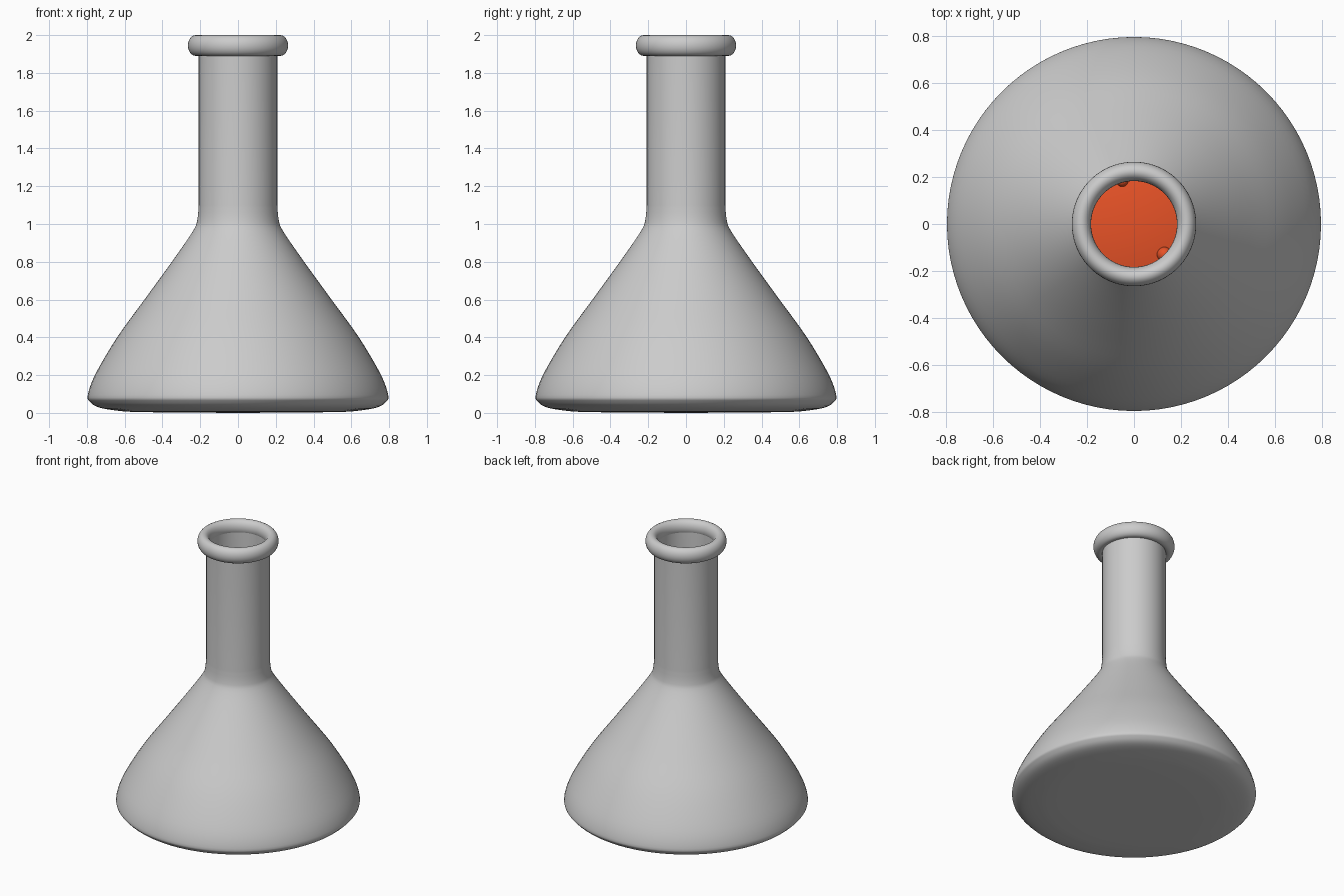
import bpy, bmesh, math
from mathutils import Vector

cube = bpy.data.objects.get("Cube")
if cube:
    bpy.data.objects.remove(cube, do_unlink=True)


def material(name, rgb):
    mat = bpy.data.materials.new(name)
    mat.use_nodes = True
    mat.diffuse_color = (*rgb, 1)
    bsdf = mat.node_tree.nodes["Principled BSDF"]
    bsdf.inputs["Base Color"].default_value = (*rgb, 1)
    return mat


def smooth_path(points, steps=4):
    """Catmull-Rom curve through (radius, height) points."""
    p = [Vector(q) for q in points]
    p = [p[0]] + p + [p[-1]]
    out = []
    for a, b, c, d in zip(p, p[1:], p[2:], p[3:]):
        for i in range(steps):
            t = i / steps
            out.append(0.5 * (2 * b + (c - a) * t + (2 * a - 5 * b + 4 * c - d) * t ** 2
                              + (3 * b - a - 3 * c + d) * t ** 3))
    return out + [p[-1]]


def finish(bm, name, mat, angle=60):
    bmesh.ops.recalc_face_normals(bm, faces=bm.faces)
    mesh = bpy.data.meshes.new(name)
    bm.to_mesh(mesh)
    bm.free()
    mesh.materials.append(mat)
    obj = bpy.data.objects.new(name, mesh)
    bpy.context.collection.objects.link(obj)
    bpy.ops.object.select_all(action="DESELECT")
    obj.select_set(True)
    bpy.context.view_layer.objects.active = obj
    bpy.ops.object.shade_smooth_by_angle(angle=math.radians(angle))
    return obj


def lathe(name, profile, mat, closed=False, segments=96):
    bm = bmesh.new()
    verts = [bm.verts.new((max(r, 0), 0, z)) for r, z in profile]
    pairs = list(zip(verts, verts[1:]))
    if closed:
        pairs.append((verts[-1], verts[0]))
    edges = [bm.edges.new(pair) for pair in pairs]
    bmesh.ops.spin(bm, geom=verts + edges, cent=(0, 0, 0), axis=(0, 0, 1),
                   angle=math.tau, steps=segments, use_merge=True)
    bmesh.ops.remove_doubles(bm, verts=bm.verts, dist=0.0001)
    return finish(bm, name, mat)


glass = material("grey glass", (0.6, 0.6, 0.6))
orange = material("orange liquid", (0.8, 0.085, 0.02))

# Flask: outer wall up from the base, inner wall back down
outer = smooth_path([(0, 0), (0.5, 0.004), (0.64, 0.012), (0.74, 0.03), (0.785, 0.06),
                     (0.795, 0.095), (0.755, 0.205), (0.64, 0.4), (0.495, 0.6),
                     (0.35, 0.8), (0.24, 0.96), (0.216, 1.02), (0.208, 1.1)])
inner = smooth_path([(0.188, 1.1), (0.196, 1.02), (0.22, 0.95), (0.33, 0.8), (0.475, 0.6),
                     (0.62, 0.4), (0.73, 0.205), (0.77, 0.095), (0.72, 0.05),
                     (0.5, 0.025), (0, 0.02)])
neck = [(0.208, 1.94), (0.188, 1.94)]
lathe("flask_body", [*outer, *neck, *inner], glass)

# Rounded rim around the mouth
rim = [(0.224 + 0.041 * math.cos(a), 1.945 + 0.055 * math.sin(a))
       for a in (math.tau * i / 24 for i in range(24))]
lathe("rim", rim, glass, closed=True)

# Liquid filling the lower part
lathe("liquid", [(0, 0.04), (0.5, 0.045), (0.7, 0.07), (0.745, 0.105), (0.71, 0.205),
                 (0.6, 0.4), (0.53, 0.5), (0, 0.5)], orange)

# Bubbles on the liquid surface
for i, (x, y, r) in enumerate([(0.13, -0.13, 0.032), (-0.05, 0.185, 0.026)]):
    bm = bmesh.new()
    bmesh.ops.create_uvsphere(bm, u_segments=24, v_segments=12, radius=r)
    bmesh.ops.translate(bm, verts=bm.verts, vec=(x, y, 0.5))
    finish(bm, f"bubble_{i + 1}", orange)
